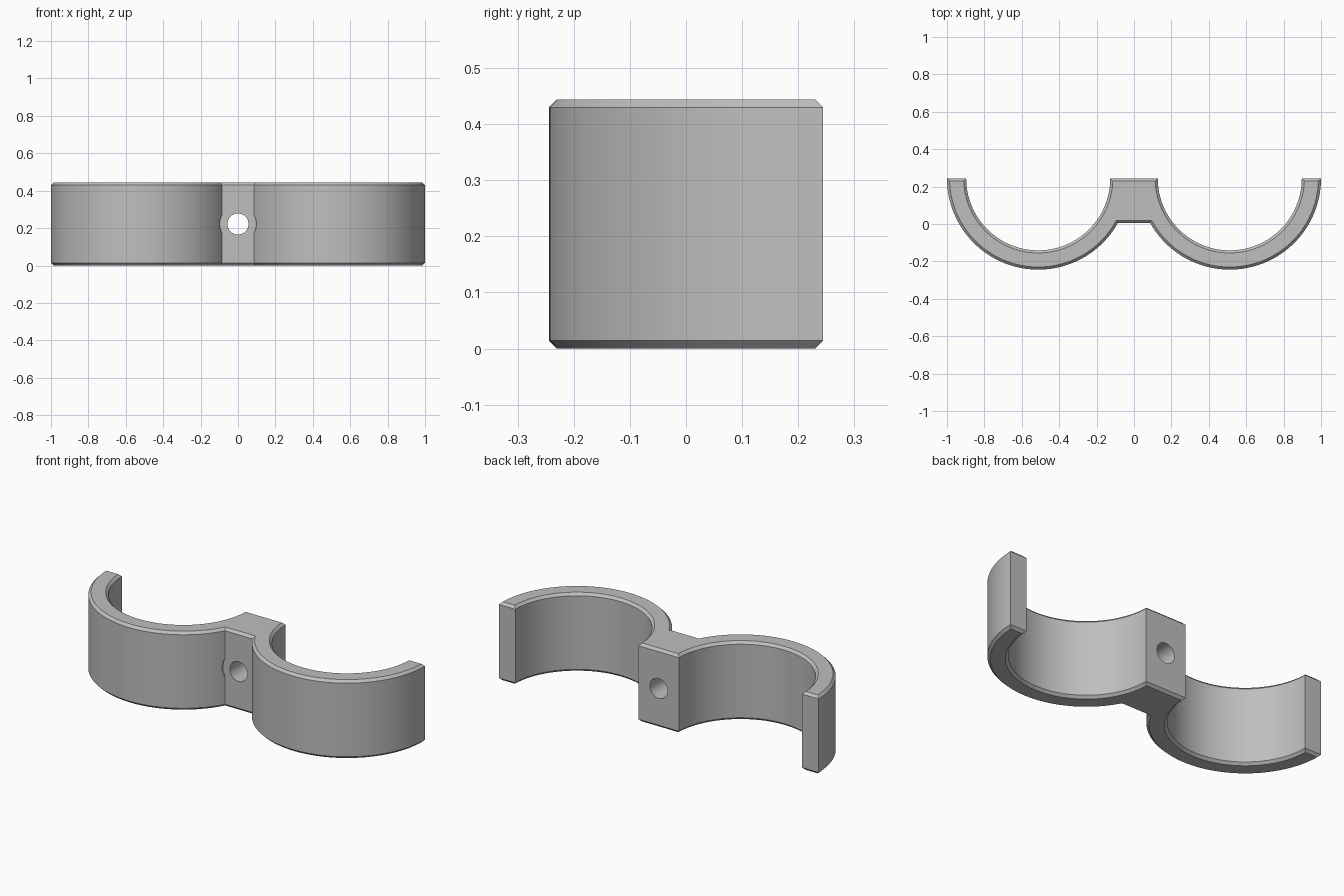
import bpy, bmesh
from math import sin, cos, asin, acos, pi, radians

cube = bpy.data.objects.get("Cube")
if cube:
    bpy.data.objects.remove(cube, do_unlink=True)

HEIGHT = 0.444
BACK = 0.244         # y of the open ends, also the ring centre line
CENTRE = 0.512       # x of each ring centre
OUTER, INNER = 0.488, 0.385
WEB = 0.006          # y of the front face of the middle web
CHAMFER = 0.014
STEPS = 64

grey = bpy.data.materials.new("grey_plastic")
grey.use_nodes = True
colour = (0.52, 0.52, 0.52, 1)
grey.diffuse_color = colour
grey.node_tree.nodes["Principled BSDF"].inputs["Base Color"].default_value = colour


def arc(radius, start, end):
    """Points of the +x ring between two angles."""
    angles = [start + (end - start) * i / STEPS for i in range(STEPS + 1)]
    return [(CENTRE + radius * cos(a), BACK + radius * sin(a)) for a in angles]


def outline(inset):
    """Double half-ring outline, shrunk by the inset."""
    ro, ri = OUTER - inset, INNER + inset
    tip_o, tip_i = asin(inset / ro), asin(inset / ri)
    web = pi + asin((BACK - WEB - inset) / ro)
    half = arc(ro, web, 2 * pi - tip_o) + arc(ri, -tip_i, tip_i - pi)
    return half + [(-x, y) for x, y in reversed(half)]


# Clamp body: stacked outlines give the chamfered rims
bm = bmesh.new()
levels = [(0, CHAMFER), (CHAMFER, 0), (HEIGHT - CHAMFER, 0), (HEIGHT, CHAMFER)]
loops = [[bm.verts.new((x, y, z)) for x, y in outline(d)] for z, d in levels]
for low, high in zip(loops, loops[1:]):
    for i in range(len(low)):
        j = (i + 1) % len(low)
        bm.faces.new((low[i], low[j], high[j], high[i]))
bm.faces.new(loops[0])
bm.faces.new(loops[-1])
bmesh.ops.recalc_face_normals(bm, faces=bm.faces)
mesh = bpy.data.meshes.new("clamp_body")
bm.to_mesh(mesh)
bm.free()
body = bpy.data.objects.new("clamp_body", mesh)
bpy.context.collection.objects.link(body)
mesh.materials.append(grey)


def drill(name, radius, y0, y1):
    """Cut a round hole along y through the web centre."""
    bpy.ops.mesh.primitive_cylinder_add(
        vertices=64, radius=radius, depth=y1 - y0,
        location=(0, (y0 + y1) / 2, HEIGHT / 2), rotation=(pi / 2, 0, 0))
    cutter = bpy.context.object
    cutter.name = name
    cutter.hide_render = True
    cutter.data.materials.append(grey)
    bpy.ops.object.select_all(action='DESELECT')
    body.select_set(True)
    bpy.context.view_layer.objects.active = body
    mod = body.modifiers.new(name, 'BOOLEAN')
    mod.operation, mod.solver, mod.object = 'DIFFERENCE', 'EXACT', cutter
    bpy.ops.object.modifier_apply(modifier=name)
    bpy.data.objects.remove(cutter, do_unlink=True)


# Screw hole, and clearance for the screw head beside the rings
drill("screw_hole", 0.056, -0.4, 0.4)
drill("head_clearance", 0.098, -0.4, WEB - 0.0004)

bpy.ops.object.shade_smooth_by_angle(angle=radians(25))
